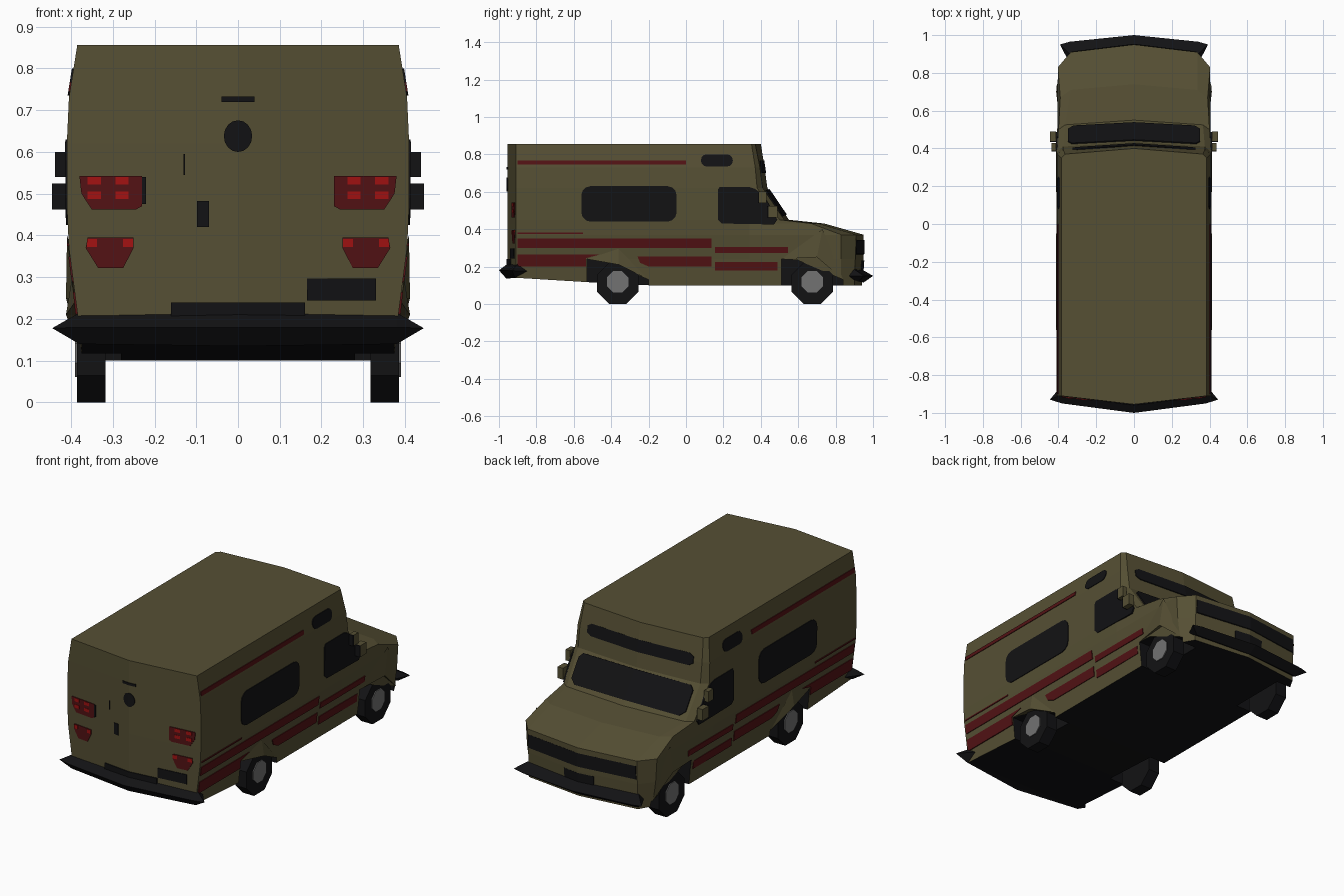
import bpy, bmesh, math

if "Cube" in bpy.data.objects:
    bpy.data.objects.remove(bpy.data.objects["Cube"])


def material(name, rgb):
    m = bpy.data.materials.new(name)
    m.diffuse_color = (*rgb, 1)
    m.use_nodes = True
    m.node_tree.nodes["Principled BSDF"].inputs["Base Color"].default_value = m.diffuse_color
    return m


OLIVE = material("olive_paint", (0.092, 0.079, 0.034))
BLACK = material("black_trim", (0.006, 0.006, 0.007))
RED = material("dark_red", (0.085, 0.006, 0.007))
BRIGHT = material("bright_red", (0.36, 0.006, 0.006))
GREY = material("hub_grey", (0.17, 0.17, 0.17))

# Body levels: z, side half width, shoulder x, shoulder y, nose half width, nose side y, nose centre y
LEVELS = [
    (0.10, .375, .375, .83, .335, .900, .940),
    (0.24, .388, .395, .83, .335, .905, .950),
    (0.37, .405, .403, .83, .335, .910, .950),
    (0.43, .408, .390, .67, .335, .710, .740),
    (0.45, .409, .400, .50, .365, .525, .550),
    (0.62, .410, .410, .38, .375, .410, .435),
    (0.73, .405, .405, .37, .375, .395, .420),
    (0.856, .385, .385, .35, .365, .370, .400)]


def level(z):
    for a, b in zip(LEVELS, LEVELS[1:]):
        if z <= b[0]:
            t = (z - a[0]) / (b[0] - a[0])
            return [p + (q - p) * t for p, q in zip(a, b)]
    return LEVELS[-1]


def finish(name, bm, *mats):
    bmesh.ops.recalc_face_normals(bm, faces=bm.faces[:])
    me = bpy.data.meshes.new(name)
    bm.to_mesh(me)
    bm.free()
    for m in mats:
        me.materials.append(m)
    ob = bpy.data.objects.new(name, me)
    bpy.context.collection.objects.link(ob)
    return ob


def prism(bm, lower, upper):
    a = [bm.verts.new(p) for p in lower]
    b = [bm.verts.new(p) for p in upper]
    bm.faces.new(a)
    bm.faces.new(b)
    for i in range(len(a)):
        j = (i + 1) % len(a)
        bm.faces.new((a[i], a[j], b[j], b[i]))


# Surface maps used to lay thin plates on the body
def on_side(s, y, z, d):
    return (s * (level(z)[1] + d), y, z)


def on_front(s, x, z, d):
    v = level(z)
    return (s * x, v[5] + (v[6] - v[5]) * (1 - abs(x) / v[4]) + d, z + d / 2)


def on_rear(s, x, z, d):
    return (s * x, -.955 + .045 * abs(x) / level(z)[1] - d, z)


def plate(name, surf, outlines, mat, sides=(1, -1), d=.004):
    bm = bmesh.new()
    for pts in outlines:
        for s in sides:
            prism(bm, [surf(s, a, b, -.004) for a, b in pts], [surf(s, a, b, d) for a, b in pts])
    return finish(name, bm, mat)


def rect(a0, a1, b0, b1):
    return [(a0, b0), (a1, b0), (a1, b1), (a0, b1)]


def rounded(a0, a1, b0, b1, r):
    pts = []
    for cx, cy, q in ((a1 - r, b1 - r, 0), (a0 + r, b1 - r, 1), (a0 + r, b0 + r, 2), (a1 - r, b0 + r, 3)):
        for k in range(4):
            t = (q + k / 3) * math.pi / 2
            pts.append((cx + r * math.cos(t), cy + r * math.sin(t)))
    return pts


def box(bm, x0, x1, y0, y1, z0, z1):
    prism(bm, [(x, y, z0) for x, y in rect(x0, x1, y0, y1)], [(x, y, z1) for x, y in rect(x0, x1, y0, y1)])


# Body shell: stacked plan outlines
bm = bmesh.new()
rings = []
for z, w, ws, ys, wn, yn, yc in LEVELS:
    half = [(w, -.91), (w, -.5), (w, -.2), (w, min(.34, ys - .01)), (ws, ys), (wn, yn)]
    lift = (lambda y: .04 if y < -.9 else .015 if y < -.4 else 0) if z == .10 else (lambda y: 0)
    plan = [(0, -.955)] + half + [(0, yc)] + [(-x, y) for x, y in reversed(half)]
    rings.append([bm.verts.new((x, y, z + lift(y))) for x, y in plan])
N = len(rings[0])
for a, b in zip(rings, rings[1:]):
    for i in range(N):
        j = (i + 1) % N
        bm.faces.new((a[i], a[j], b[j], b[i]))
for r in (rings[0], rings[-1]):
    bm.faces.new((r[0], r[1], r[-1]))
    bm.faces.new((r[6], r[7], r[8]))
    for i in range(1, 6):
        bm.faces.new((r[i], r[i + 1], r[N - i - 1], r[N - i]))
body = finish("body", bm, OLIVE, BLACK)

# Wheel arches cut from the body
WHEELS = (-.365, .675)
bm = bmesh.new()
for c in WHEELS:
    arch = [(c - .165, -.1), (c - .165, .24), (c - .08, .235), (c + .165, .13), (c + .165, -.1)]
    for s in (1, -1):
        prism(bm, [(s * .28, y, z) for y, z in arch], [(s * .6, y, z) for y, z in arch])
cutter = finish("arch_cutter", bm)
cutter.hide_render = True
mod = body.modifiers.new("arches", 'BOOLEAN')
mod.operation, mod.solver, mod.object = 'DIFFERENCE', 'EXACT', cutter
bpy.context.view_layer.objects.active = body
bpy.ops.object.modifier_apply(modifier="arches")
bpy.data.objects.remove(cutter)

# Underside and arch walls are black
for p in body.data.polygons:
    n, c = p.normal, p.center
    low = c.z < .26
    inside = abs(n.x) > .9 and abs(c.x) < .3
    ends = abs(n.y) > .8 and abs(c.y) < .86
    p.material_index = int(low and (n.z < -.6 or inside or ends))

# Fender flares
bm = bmesh.new()
for c, peak, apex in ((-.365, (-.36, .295), (-.36, .21)), (.675, (.73, .40), (.70, .25))):
    for s in (1, -1):
        A, B, C = [bm.verts.new(on_side(s, y, z, .003)) for y, z in ((c - .165, .24), peak, (c + .165, .13))]
        D = bm.verts.new((s * .412, *apex))
        E = bm.verts.new((s * .36, *apex))
        for f in ((A, B, D), (B, C, D), (A, D, E), (D, C, E), (A, E, B), (B, E, C)):
            bm.faces.new(f)
finish("fender_flares", bm, OLIVE)

# Wheels: octagonal tyres with grey hubs
for name, r, x0, x1, zc, mat in (("tyres", .12, .317, .386, .111, BLACK), ("hubs", .062, .37, .391, .118, GREY)):
    bm = bmesh.new()
    for c in WHEELS:
        for s in (1, -1):
            ring = [(c + r * math.cos((k + .5) * math.pi / 4), zc + r * math.sin((k + .5) * math.pi / 4)) for k in range(8)]
            prism(bm, [(s * x0, y, z) for y, z in ring], [(s * x1, y, z) for y, z in ring])
    finish(name, bm, mat)


# Bumpers: four-point sections lofted across x, pointed tips
def bumper(name, centre, end, tip):
    bm = bmesh.new()
    left, mid, right = [[bm.verts.new((x, y, z)) for y, z in sec]
                        for x, sec in ((-.38 if tip[0] > .4 else -.34, end), (0, centre),
                                       (.38 if tip[0] > .4 else .34, end))]
    for a, b in ((left, mid), (mid, right)):
        for i in range(4):
            bm.faces.new((a[i], a[(i + 1) % 4], b[(i + 1) % 4], b[i]))
    for s, sec in ((-1, left), (1, right)):
        t = bm.verts.new((s * tip[0], tip[1], tip[2]))
        for i in range(4):
            bm.faces.new((sec[i], sec[(i + 1) % 4], t))
    finish(name, bm, BLACK)


bumper("rear_bumper", [(-.95, .218), (-1, .18), (-.96, .135), (-.88, .17)],
       [(-.90, .215), (-.95, .18), (-.915, .14), (-.85, .175)], (.445, -.93, .178))
bumper("front_bumper", [(.94, .185), (1, .15), (.95, .115), (.88, .15)],
       [(.90, .185), (.965, .15), (.92, .12), (.85, .15)], (.392, .95, .15))

# Side windows and stripes
plate("side_windows", on_side, [rounded(-.56, -.05, .44, .63, .05), rounded(.08, .25, .735, .80, .03),
      [(.17, .45), (.19, .43), (.47, .425), (.488, .45), (.42, .575), (.37, .615), (.34, .625), (.18, .625), (.17, .61)]], BLACK)
plate("side_stripes", on_side, [
    rect(-.9, 0, .745, .768), rect(-.9, .135, .30, .35), rect(-.9, -.55, .375, .382),
    [(-.9, .2), (-.535, .2), (-.535, .245), (-.46, .265), (-.9, .265)],
    [(-.2, .2), (.135, .2), (.135, .255), (-.26, .255), (-.245, .22)],
    rect(.155, .545, .272, .305), rect(.155, .49, .18, .225)], RED)

# Windscreen, upper front window, grille, front number panel
plate("windscreen", on_front, [[(0, .475), (.32, .468), (.35, .49), (.35, .585), (.33, .605), (0, .612)]], BLACK, d=.006)
plate("upper_front_window", on_front, [[(0, .70), (.30, .70), (.325, .715), (.325, .75), (.30, .765), (0, .765)]], BLACK)
plate("grille", on_front, [rect(0, .33, .265, .34)], BLACK)
plate("front_panel", on_front, [rect(0, .09, .18, .23)], BLACK)

# Rear lights and fittings
plate("tail_lights", on_rear, [
    [(.245, .462), (.35, .462), (.375, .50), (.38, .543), (.23, .543), (.23, .47)],
    [(.275, .322), (.335, .322), (.365, .37), (.36, .395), (.25, .395), (.25, .37)]], RED)
plate("light_lenses", on_rear, [rect(x, x + .032, z, z + .018) for x in (.262, .328) for z in (.487, .522)]
      + [rect(x, x + .024, .372, .392) for x in (.252, .338)], BRIGHT, d=.006)
plate("rear_round_port", on_rear, [[(.034 * math.sin(k * math.pi / 8), .638 + .038 * math.cos(k * math.pi / 8))
                                    for k in range(9)]], BLACK)
plate("rear_top_vent", on_rear, [rect(0, .04, .72, .733)], BLACK)
plate("rear_step", on_rear, [rect(0, .16, .205, .24)], BLACK, d=.005)
plate("rear_fittings", on_rear, [rect(.165, .33, .244, .297)], BLACK, sides=(1,))
plate("door_handle", on_rear, [rect(.07, .098, .42, .482), rect(.127, .131, .545, .595), rect(.22, .23, .475, .54)],
      BLACK, sides=(-1,))

# Door mirrors: painted shells with black backs
shell, glass = bmesh.new(), bmesh.new()
for s in (1, -1):
    for x0, x1, y0, y1, z0, z1 in ((.412, .438, .39, .43, .54, .60), (.412, .445, .44, .49, .462, .525)):
        box(shell, s * x0, s * x1, y0, y1, z0, z1)
        box(glass, s * x0, s * x1, y0 - .006, y0, z0, z1)
        box(glass, s * .38, s * (x0 + .01), y0 + .012, y0 + .024, z0 + .012, z0 + .024)
finish("mirror_shells", shell, OLIVE)
finish("mirror_glass_and_arms", glass, BLACK)
